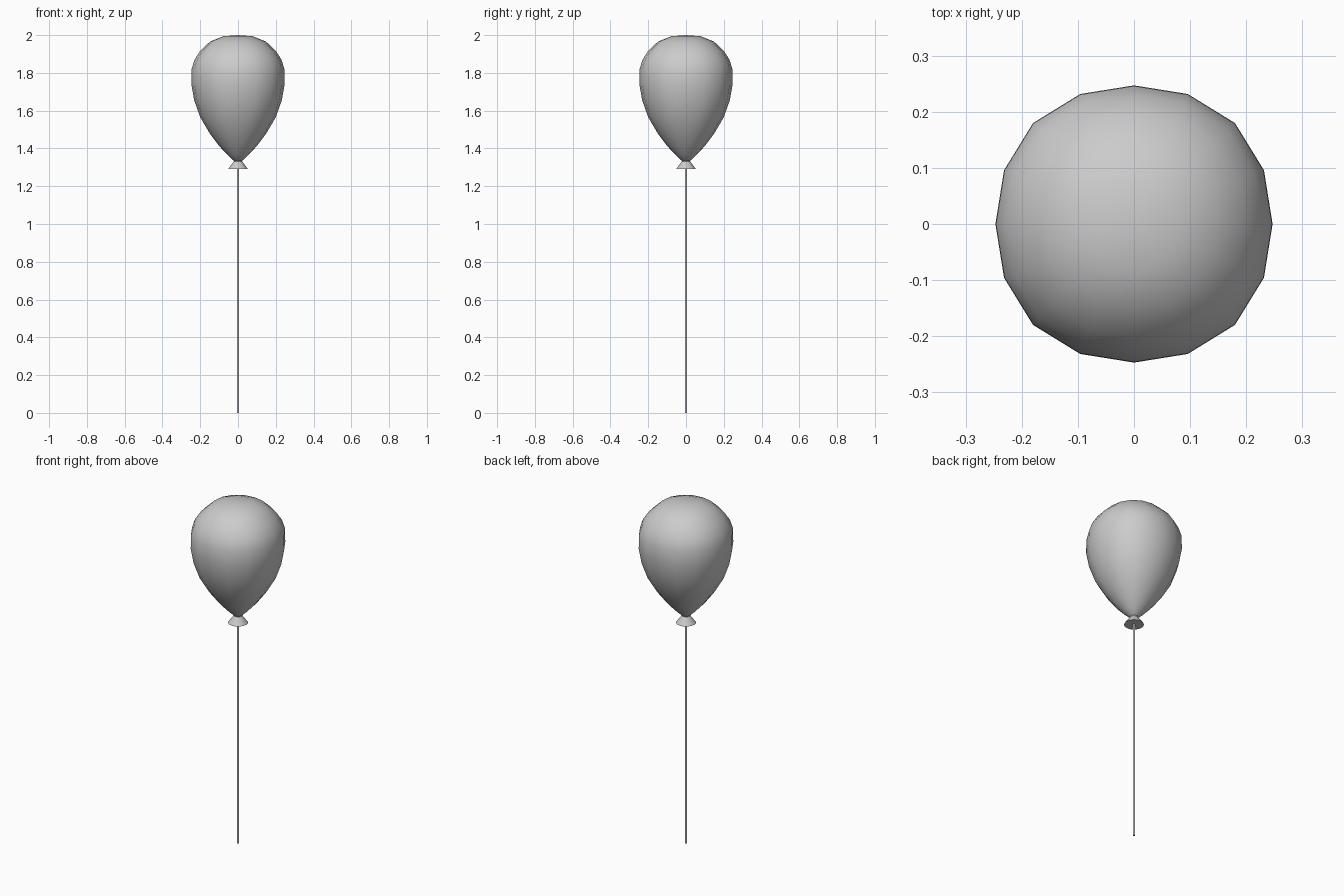
import bpy, bmesh, math

if "Cube" in bpy.data.objects:
    bpy.data.objects.remove(bpy.data.objects["Cube"])


def lathe(name, profile, sides, bulge=0.0):
    """Revolve (radius, z) points; bulge widens the diagonals slightly."""
    bm = bmesh.new()
    rings = []
    for r, z in profile:
        if r == 0:
            rings.append([bm.verts.new((0, 0, z))])
            continue
        ring = []
        for i in range(sides):
            a = 2 * math.pi * i / sides
            k = r * (1 + bulge * (1 - math.cos(4 * a)) / 2)
            ring.append(bm.verts.new((k * math.cos(a), k * math.sin(a), z)))
        rings.append(ring)
    for lo, hi in zip(rings, rings[1:]):
        for i in range(sides):
            j = (i + 1) % sides
            if len(lo) == 1:
                bm.faces.new((lo[0], hi[j], hi[i]))
            elif len(hi) == 1:
                bm.faces.new((lo[i], lo[j], hi[0]))
            else:
                bm.faces.new((lo[i], lo[j], hi[j], hi[i]))
    bmesh.ops.recalc_face_normals(bm, faces=bm.faces)
    mesh = bpy.data.meshes.new(name)
    bm.to_mesh(mesh)
    bm.free()
    obj = bpy.data.objects.new(name, mesh)
    bpy.context.collection.objects.link(obj)
    bpy.ops.object.select_all(action='DESELECT')
    obj.select_set(True)
    bpy.context.view_layer.objects.active = obj
    bpy.ops.object.shade_smooth_by_angle(angle=math.radians(50))
    return obj


# Inflated body, slightly squarish in plan
lathe("balloon_body", [
    (0, 1.325), (0.02, 1.333), (0.055, 1.365), (0.10, 1.413), (0.15, 1.48),
    (0.20, 1.565), (0.232, 1.655), (0.247, 1.74), (0.246, 1.82),
    (0.23, 1.87), (0.20, 1.917), (0.148, 1.966), (0.078, 1.994), (0, 2.0),
], 16, 0.03)

# Flared knot under the body
lathe("balloon_knot", [
    (0, 1.29), (0.053, 1.29), (0.035, 1.314), (0.022, 1.332), (0.025, 1.342), (0, 1.342),
], 16)

# Straight string
lathe("string", [(0, 0), (0.006, 0), (0.006, 1.30), (0, 1.30)], 8)
